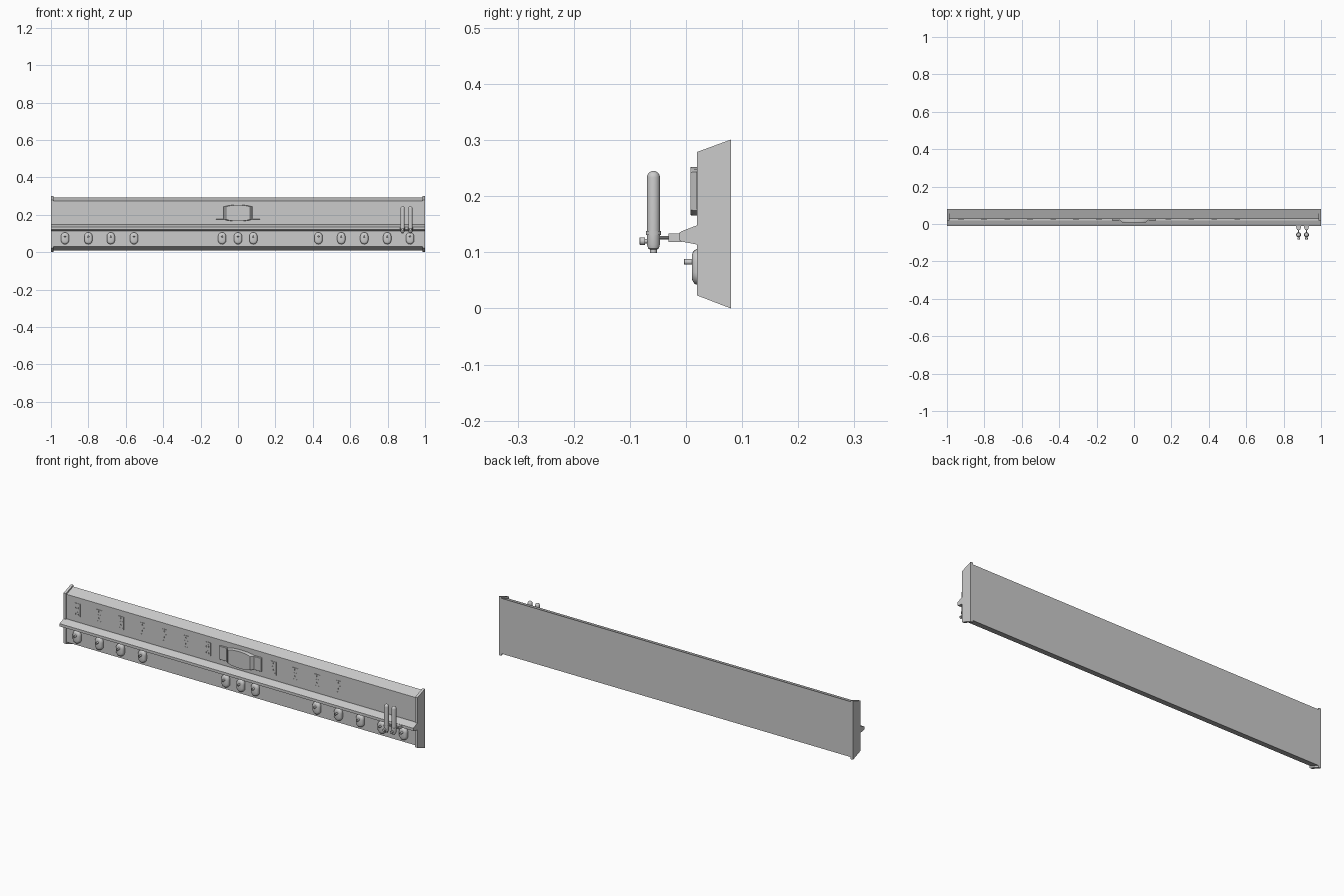
import bpy, bmesh, math
from mathutils import Matrix

if "Cube" in bpy.data.objects:
    bpy.data.objects.remove(bpy.data.objects["Cube"])


def make(name, bm, smooth=False):
    bmesh.ops.recalc_face_normals(bm, faces=bm.faces)
    me = bpy.data.meshes.new(name)
    bm.to_mesh(me)
    bm.free()
    ob = bpy.data.objects.new(name, me)
    bpy.context.collection.objects.link(ob)
    if smooth:
        bpy.ops.object.select_all(action='DESELECT')
        ob.select_set(True)
        bpy.context.view_layer.objects.active = ob
        bpy.ops.object.shade_smooth_by_angle(angle=math.radians(35))
    return ob


def skin(bm, loops):
    # Bridges equal-sized rings of points and caps both ends
    rings = [[bm.verts.new(p) for p in loop] for loop in loops]
    n = len(rings[0])
    for a, b in zip(rings, rings[1:]):
        for i in range(n):
            bm.faces.new((a[i], a[(i + 1) % n], b[(i + 1) % n], b[i]))
    bm.faces.new(rings[0])
    bm.faces.new(rings[-1])


def prism(name, profile, x0, x1):
    bm = bmesh.new()
    skin(bm, [[(x, y, z) for y, z in profile] for x in (x0, x1)])
    return make(name, bm)


def relief(bm, outline, steps):
    # Stacks an (x, z) outline along y; each step is (y, x scale, z scale)
    skin(bm, [[(x * sx, y, z * sz) for x, z in outline] for y, sx, sz in steps])


def lathe(bm, profile, axis='Z', origin=(0, 0, 0), n=20):
    ox, oy, oz = origin
    loops = []
    for r, h in profile:
        ring = []
        for i in range(n):
            c, s = r * math.cos(math.tau * i / n), r * math.sin(math.tau * i / n)
            ring.append((ox + c, oy + s, oz + h) if axis == 'Z' else (ox + c, oy + h, oz + s))
        loops.append(ring)
    skin(bm, loops)


def add_box(bm, x0, x1, y0, y1, z0, z1):
    skin(bm, [[(x0, y, z0), (x1, y, z0), (x1, y, z1), (x0, y, z1)] for y in (y0, y1)])


def place(ob, xs, z):
    ob.location = (xs[0], 0, z)
    for x in xs[1:]:
        dup = ob.copy()
        dup.location.x = x
        bpy.context.collection.objects.link(dup)


# Wall panel body, end caps and long equipment rail
prism("panel_body", [(.027, .029), (.027, .273), (.079, .293), (.079, .010)], -.99, .99)
cap = [(.02, .023), (.02, .279), (.08, .301), (.08, 0)]
for side, name in ((-1, "left_end_cap"), (1, "right_end_cap")):
    prism(name, cap, side * .987, side)
prism("equipment_rail", [(.03, .114), (.019, .114), (-.007, .119), (-.012, .121),
                         (-.012, .135), (-.007, .138), (.019, .148), (.03, .148)], -.9995, .9995)

# Gas outlets: domed pills with a small nozzle
pill = [(.0215 * math.cos(a), .0215 * math.sin(a) + off)
        for start, off in ((0, .0105), (math.pi, -.0105))
        for a in (start + math.pi * i / 10 for i in range(11))]
bm = bmesh.new()
relief(bm, pill, [(.03, 1, 1), (.020, 1, 1), (.016, .94, .95), (.0125, .82, .84), (.0105, .64, .66)])
lathe(bm, [(.005, .013), (.005, -.003), (.004, -.004)], 'Y', (0, 0, .009), 12)
place(make("gas_outlet", bm, True),
      [-.925, -.80, -.68, -.556, -.085, 0, .082, .43, .552, .675, .798, .92], .074)

# Power sockets: thin plates with two groups of three pin holes
bm = bmesh.new()
add_box(bm, -.015, .015, .0245, .028, -.033, .033)
socket = make("power_socket", bm)
bm = bmesh.new()
for zc in (-.016, .016):
    for x, z in ((0, .008), (-.007, -.005), (.007, -.005)):
        add_box(bm, x - .003, x + .003, .02, .0265, zc + z - .0035, zc + z + .0035)
cutter = make("pin_hole_cutter", bm)
cutter.hide_render = True
mod = socket.modifiers.new("pin_holes", 'BOOLEAN')
mod.object = cutter
mod.solver = 'EXACT'
bpy.context.view_layer.objects.active = socket
bpy.ops.object.modifier_apply(modifier=mod.name)
bpy.data.objects.remove(cutter)
place(socket, [-.925, -.802, -.678, -.556, -.432, -.31, -.187, .184, .306, .43, .552], .21)

# Central control unit with an arched outline, and a square switch on each side
arch = [(-.075 + .15 * i / 12, .034 + .0095 * math.sin(math.pi * i / 12) ** .6 if 0 < i < 12 else .034)
        for i in range(13)]
outline = arch + [(x, -z) for x, z in reversed(arch)]
bm = bmesh.new()
relief(bm, outline, [(.03, 1, 1), (.021, 1, 1), (.012, .9, 1), (.008, .84, .98)])
make("control_unit", bm, True).location.z = .209
bm = bmesh.new()
square = [(-.021, -.035), (.021, -.035), (.021, .035), (-.021, .035)]
relief(bm, square, [(.03, 1, 1), (.021, 1, 1), (.019, .94, .96)])
place(make("side_switch", bm), [-.097, .097], .21)

# Flow meters: rail clamp, stem, sight tube, collar and front knob
bm = bmesh.new()
relief(bm, [(-.013, -.008), (.013, -.008), (.013, .008), (-.013, .008)],
       [(-.008, 1.1, 1), (-.018, 1, 1), (-.031, .6, .95)])
lathe(bm, [(.003, -.030), (.003, -.055)], 'Y', n=10)
dome = [(.0115 * math.cos(a), .119 - .0115 + .0115 * math.sin(a))
        for a in (math.pi / 2 * i / 6 for i in range(6))]
body = [(.006, -.027), (.006, -.021), (.0095, -.019), (.0115, -.012), (.0115, .005),
        (.0135, .005), (.0135, .012), (.0115, .012)] + dome + [(.0008, .119)]
lathe(bm, body, 'Z', (0, -.058, 0))
lathe(bm, [(.004, -.06), (.004, -.073), (.007, -.073), (.007, -.082), (.006, -.083)], 'Y', (0, 0, -.006), 14)
place(make("flow_meter", bm, True), [.88, .922], .126)
